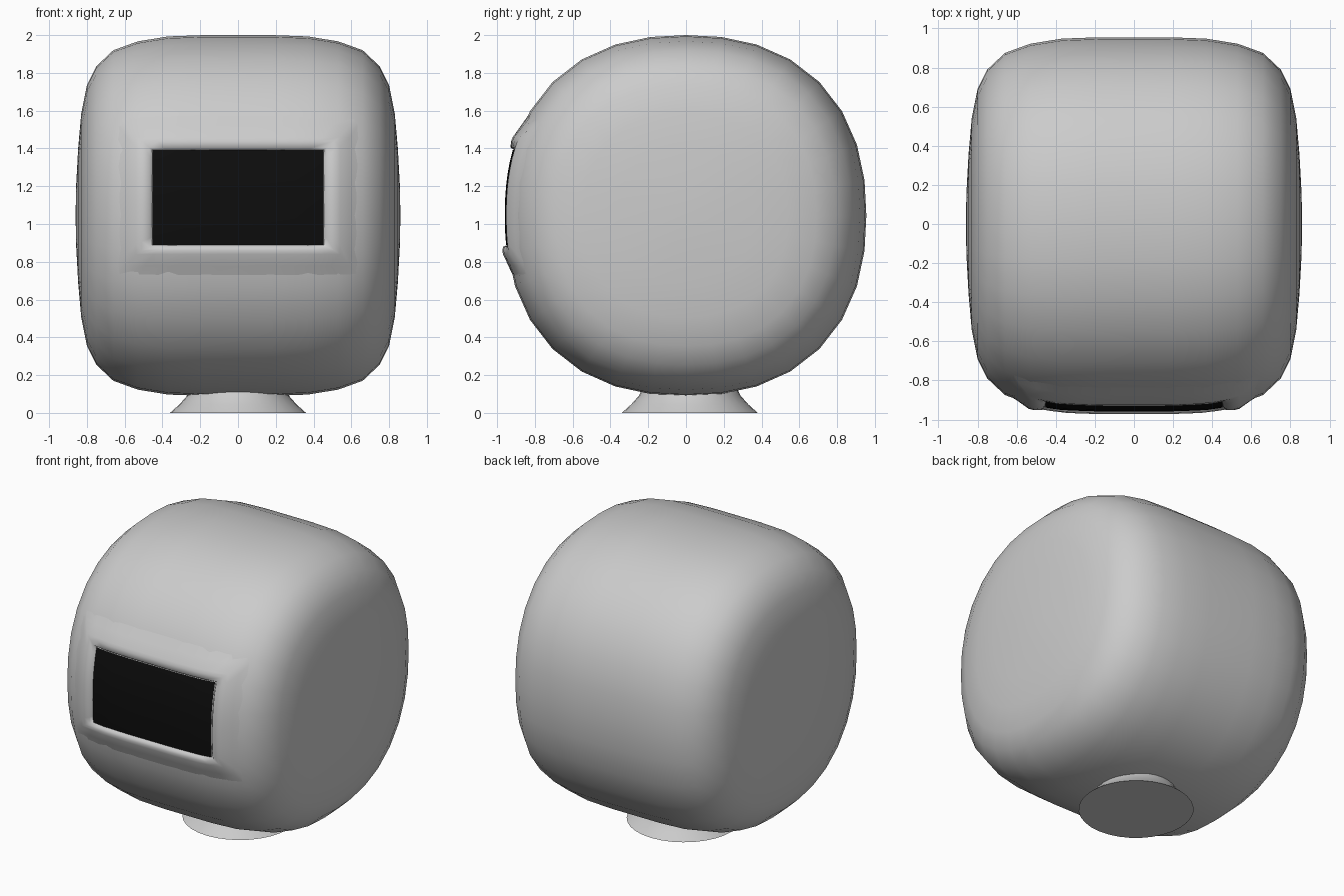
import bpy, bmesh, math

if "Cube" in bpy.data.objects:
    bpy.data.objects.remove(bpy.data.objects["Cube"])

CZ = 1.045          # body centre height
N = 2.3             # roundness of the side outline (2 = circle)
PROFILE = [(0, .955), (.18, .955), (.37, .948), (.53, .922), (.66, .875), (.75, .79),
           (.80, .69), (.83, .54), (.846, .36), (.857, .16)]


def make(name, bm):
    bmesh.ops.recalc_face_normals(bm, faces=bm.faces)
    me = bpy.data.meshes.new(name)
    bm.to_mesh(me)
    bm.free()
    ob = bpy.data.objects.new(name, me)
    bpy.context.collection.objects.link(ob)
    for p in me.polygons:
        p.use_smooth = True
    return ob


def bridge(bm, rings):
    for a, b in zip(rings, rings[1:]):
        n = len(a)
        for i in range(n):
            bm.faces.new((a[i], a[(i + 1) % n], b[(i + 1) % n], b[i]))


def front_y(x, z):
    """Depth of the body's front surface at x, z."""
    x = abs(x)
    for (x0, r0), (x1, r1) in zip(PROFILE, PROFILE[1:]):
        if x <= x1:
            r = r0 + (r1 - r0) * (x - x0) / (x1 - x0)
            break
    return -r * (1 - (abs(z - CZ) / r) ** N) ** (1 / N)


# Body: squarish-round outline swept across x with soft ends
bm = bmesh.new()
full = [(-x, r) for x, r in PROFILE[:0:-1]] + PROFILE
rings = []
for x, r in full:
    ring = []
    for i in range(32):
        c, s = math.cos(i * math.tau / 32), math.sin(i * math.tau / 32)
        k = r / (abs(c) ** N + abs(s) ** N) ** (1 / N)
        ring.append(bm.verts.new((x, k * c, CZ + k * s)))
    rings.append(ring)
bridge(bm, rings)
for ring, x in ((rings[0], -.86), (rings[-1], .86)):
    tip = bm.verts.new((x, 0, CZ))
    for i in range(32):
        bm.faces.new((ring[i], ring[(i + 1) % 32], tip))
make("body", bm)


# Screen surround: rectangular loops that follow the body and rise to a lip
def rect_loop(bm, hx, z0, z1, off, n=12):
    corners = [(-hx, z0), (hx, z0), (hx, z1), (-hx, z1)]
    out = []
    for (ax, az), (bx, bz) in zip(corners, corners[1:] + corners[:1]):
        for i in range(n):
            x, z = ax + (bx - ax) * i / n, az + (bz - az) * i / n
            out.append(bm.verts.new((x, front_y(x, z) - off, z)))
    return out


bm = bmesh.new()
bridge(bm, [rect_loop(bm, *p) for p in (
    (.64, .72, 1.60, -.006), (.59, .78, 1.52, .008), (.54, .84, 1.46, .026),
    (.51, .86, 1.44, .027), (.47, .88, 1.405, .020), (.45, .89, 1.39, -.008))])
frame = make("screen_frame", bm)

# Black screen patch
bm = bmesh.new()
bmesh.ops.create_grid(bm, x_segments=12, y_segments=8, size=1)
for v in bm.verts:
    x, z = v.co.x * .452, 1.14 + v.co.y * .252
    v.co = (x, front_y(x, z) - .004, z)
screen = make("screen", bm)
black = bpy.data.materials.new("black")
black.diffuse_color = (.004, .004, .004, 1)
black.use_nodes = True
black.node_tree.nodes["Principled BSDF"].inputs["Base Color"].default_value = black.diffuse_color
screen.data.materials.append(black)

# make both open patches face forward
for ob in (frame, screen):
    if sum(p.normal.y * p.area for p in ob.data.polygons) > 0:
        ob.data.flip_normals()

# Flared foot
bm = bmesh.new()
rings = [[bm.verts.new((r * math.cos(a * math.tau / 32), .02 + r * math.sin(a * math.tau / 32), z))
          for a in range(32)] for r, z in ((.36, 0), (.31, .045), (.27, .09), (.24, .15))]
bridge(bm, rings)
bm.faces.new(rings[0])
bm.faces.new(rings[-1])
foot = make("foot", bm)
bpy.context.view_layer.objects.active = foot
foot.select_set(True)
bpy.ops.object.shade_smooth_by_angle(angle=math.radians(40))
